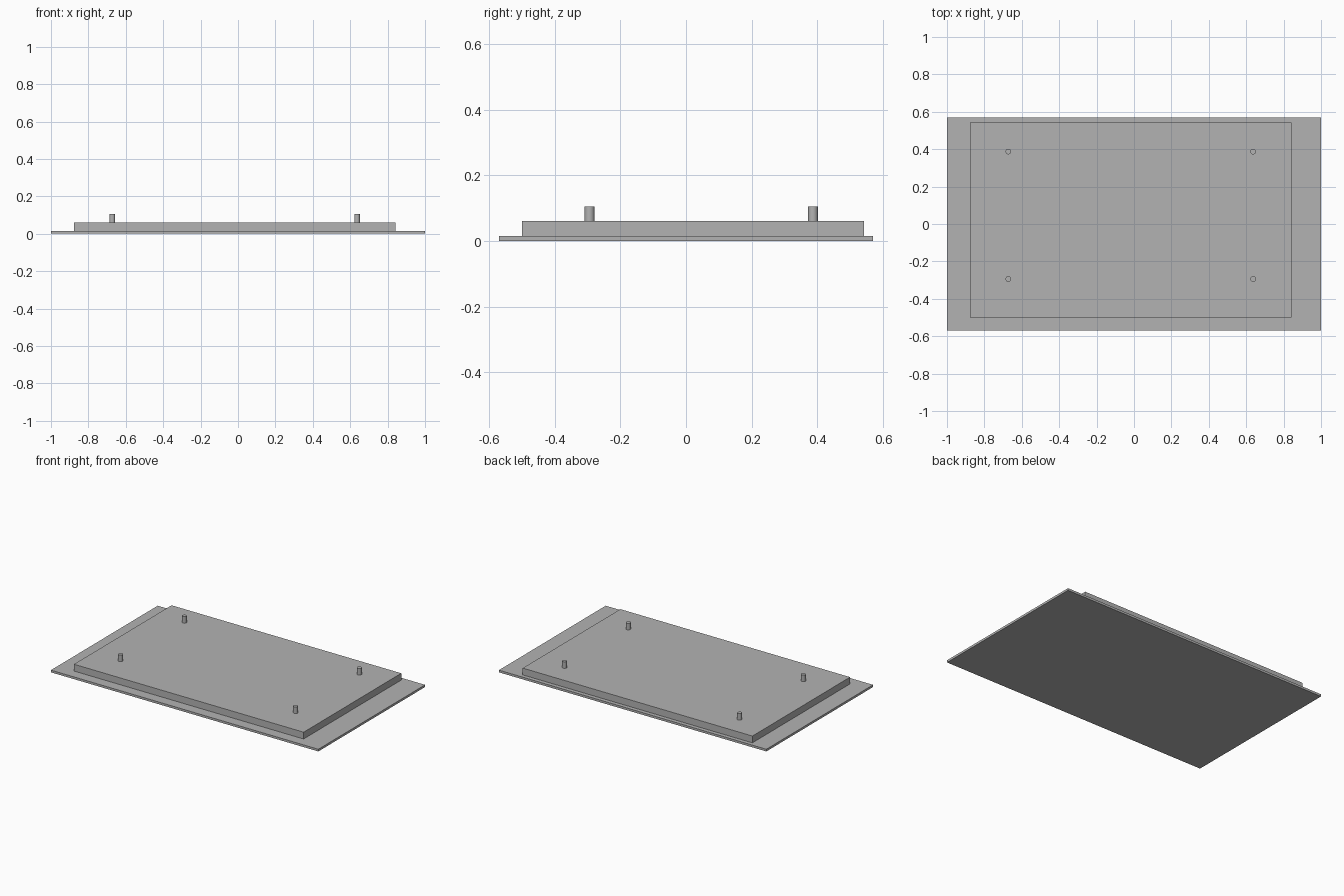
import bpy
import math

cube = bpy.data.objects.get("Cube")
if cube:
    bpy.data.objects.remove(cube, do_unlink=True)

# Single grey finish
grey = bpy.data.materials.new("plain_grey")
grey.use_nodes = True
colour = (0.45, 0.45, 0.45, 1)
grey.diffuse_color = colour
grey.node_tree.nodes["Principled BSDF"].inputs["Base Color"].default_value = colour


def slab(name, x0, x1, y0, y1, z0, z1):
    bpy.ops.mesh.primitive_cube_add(
        size=1, location=((x0 + x1) / 2, (y0 + y1) / 2, (z0 + z1) / 2))
    obj = bpy.context.object
    obj.name = name
    obj.scale = (x1 - x0, y1 - y0, z1 - z0)
    bpy.ops.object.transform_apply(location=False, rotation=False, scale=True)
    obj.data.materials.append(grey)


def peg(name, x, y, z0, z1, radius):
    bpy.ops.mesh.primitive_cylinder_add(
        vertices=32, radius=radius, depth=z1 - z0, location=(x, y, (z0 + z1) / 2))
    obj = bpy.context.object
    obj.name = name
    obj.data.materials.append(grey)
    bpy.ops.object.shade_smooth_by_angle(angle=math.radians(30))


# Thin base sheet with the thicker, slightly offset panel on top
base_top, panel_top, peg_top = 0.015, 0.061, 0.105
slab("base_plate", -1, 1, -0.57, 0.57, 0, base_top)
slab("raised_panel", -0.877, 0.841, -0.5, 0.543, base_top, panel_top)

# Four pegs near the panel corners
for side, x in (("right", -0.672), ("left", 0.637)):
    for end, y in (("front", -0.294), ("back", 0.387)):
        peg(f"{end}_{side}_peg", x, y, panel_top, peg_top, 0.015)
